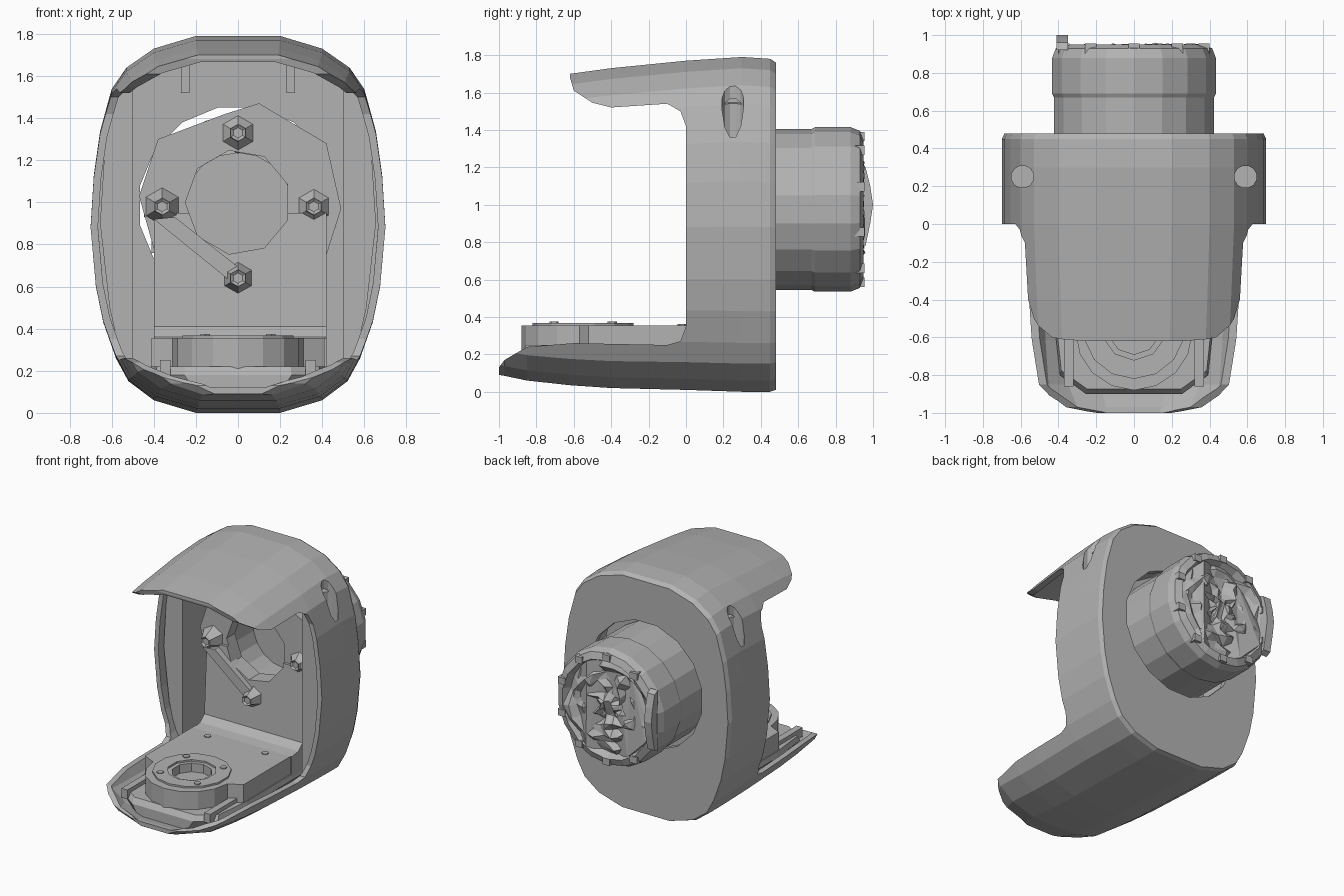
import bpy, bmesh, random
from math import sin, cos, pi

random.seed(4)
cube = bpy.data.objects.get("Cube")
if cube:
    bpy.data.objects.remove(cube, do_unlink=True)

GREY = (0.45, 0.45, 0.45, 1)
grey = bpy.data.materials.new("plain grey")
grey.use_nodes = True
grey.diffuse_color = GREY
grey.node_tree.nodes["Principled BSDF"].inputs["Base Color"].default_value = GREY


def loft(name, rings, triangles=False):
    """Skin a row of equal rings and cap both ends."""
    bm = bmesh.new()
    rows = [[bm.verts.new(p) for p in ring] for ring in rings]
    n = len(rows[0])
    for a, b in zip(rows, rows[1:]):
        for i in range(n):
            j = (i + 1) % n
            bm.faces.new((a[i], a[j], b[j], b[i]))
    bm.faces.new(rows[0][::-1])
    bm.faces.new(rows[-1])
    if triangles:
        bmesh.ops.triangulate(bm, faces=bm.faces[:])
    bmesh.ops.recalc_face_normals(bm, faces=bm.faces[:])
    mesh = bpy.data.meshes.new(name)
    bm.to_mesh(mesh)
    bm.free()
    mesh.materials.append(grey)
    obj = bpy.data.objects.new(name, mesh)
    bpy.context.collection.objects.link(obj)
    return obj


def prism(name, points, axis, low, high):
    """Extrude a flat outline along an axis."""
    place = {"x": lambda a, b, c: (c, a, b),
             "y": lambda a, b, c: (a, c, b),
             "z": lambda a, b, c: (a, b, c)}[axis]
    return loft(name, [[place(a, b, c) for a, b in points] for c in (low, high)])


def circle(cx, cy, r, n=16):
    return [(cx + r * cos(2 * pi * (i + .5) / n), cy + r * sin(2 * pi * (i + .5) / n))
            for i in range(n)]


def lathe_y(name, profile, x, z, n=16):
    """Rings of (radius, y) about an axis running front to back."""
    return loft(name, [[(a, y, b) for a, b in circle(x, z, r, n)] for r, y in profile])


def box(name, x0, x1, y0, y1, z0, z1):
    return prism(name, [(x0, y0), (x1, y0), (x1, y1), (x0, y1)], "z", z0, z1)


def combine(obj, cutter, operation="DIFFERENCE", keep=False):
    mod = obj.modifiers.new("cut", "BOOLEAN")
    mod.object, mod.operation, mod.solver = cutter, operation, "EXACT"
    graph = bpy.context.evaluated_depsgraph_get()
    mesh = bpy.data.meshes.new_from_object(obj.evaluated_get(graph))
    obj.modifiers.clear()
    obj.data = mesh
    if not keep:
        bpy.data.objects.remove(cutter, do_unlink=True)


# Shell: rounded tube, hollowed, then trimmed to a hood, side walls and tray
HALF = [(.2, 0), (.4, .06), (.52, .15), (.58, .26), (.64, .43), (.675, .6), (.7, .88),
        (.685, 1.12), (.655, 1.33), (.6, 1.53), (.53, 1.63), (.4, 1.72), (.2, 1.78)]
OUTLINE = HALF + [(-x, z) for x, z in reversed(HALF)]


def section(y, width, bottom, top, inset=0):
    sx = width - inset / .7
    b, t = bottom + inset, top - inset
    return [(x * sx, y, b + z / 1.78 * (t - b)) for x, z in OUTLINE]


STATIONS = [(-1, .56, .09, 1.66), (-.97, .8, .085, 1.66), (-.85, .92, .06, 1.67),
            (-.62, .95, .035, 1.7), (-.4, .97, .02, 1.73), (0, 1, .01, 1.77),
            (.3, 1, 0, 1.79), (.45, 1, 0, 1.78), (.48, .98, .01, 1.76)]
shell = loft("shell", [section(*s) for s in STATIONS])
hollow_rings = [section(-1.05, *STATIONS[0][1:], .035)]
hollow_rings += [section(*s, .035) for s in STATIONS[1:-2]]
hollow_rings.append(section(.44, 1, 0, 1.78, .035))
combine(shell, loft("hollow", hollow_rings))
SIDE = [(-1.1, -.1), (.6, -.1), (.6, 1.9), (-.62, 1.9), (-.62, 1.68), (-.6, 1.61),
        (-.5, 1.545), (-.4, 1.52), (-.1, 1.54), (-.03, 1.5), (0, 1.42), (0, .35),
        (-.03, .27), (-.1, .25), (-.6, .26), (-.85, .24), (-.97, .17), (-1, .13), (-1.1, .12)]
combine(shell, prism("trim", SIDE, "x", -1, 1), "INTERSECT")
combine(shell, prism("rear_opening", circle(0, .985, .475), "y", .4, .6))

# Side pillars between liner and shell, with a drilled socket on each side
for s, side in ((1, "left"), (-1, "right")):
    pillar = prism(side + "_pillar", [(s * x, z) for x, z in
                   [(.5, .2), (.55, .24), (.61, .5), (.655, .9), (.63, 1.3), (.575, 1.53), (.5, 1.55)]],
                   "y", .05, .45)
    drill = prism("drill", circle(s * .59, .25, .06, 12), "z", 1.32, 1.9)
    combine(pillar, drill, keep=True)
    combine(shell, drill)
    # hood hooks and tray rails
    box(side + "_hood_hook", s * .23, s * .27, .1, .4, 1.52, 1.72)
    box(side + "_tray_rail", s * .32, s * .37, -.86, -.4, .18, .25)

# Tray floor, sloping down to the front lip
FLOOR = [(.4, .44), (.4, -.5), (.37, -.8), (.24, -.9)]
FLOOR += [(-x, y) for x, y in reversed(FLOOR)]
loft("tray_floor", [[(x * .85, y, .1) for x, y in FLOOR],
                    [(x * 1.06, y, .18) for x, y in FLOOR],
                    [(x * 1.04, y * .97, .22) for x, y in FLOOR]])

# Platform with rounded front and a shallow round socket
arc = [(.31 * cos(a), -.57 + .31 * sin(a)) for a in [pi + pi * i / 8 for i in range(9)]]
platform = prism("platform", [(-.41, .2), (-.41, -.52)] + arc + [(.41, -.52), (.41, .2)],
                 "z", .15, .355)
combine(platform, prism("socket", circle(0, -.55, .14, 10), "z", .29, .5))
ring = prism("socket_ring", circle(0, -.55, .27, 14), "z", .34, .368)
combine(ring, prism("ring_hole", circle(0, -.55, .17, 10), "z", .3, .5))
for i, (x, y) in enumerate(circle(0, -.55, .22, 4)):
    prism(f"ring_stud_{i}", circle(x, y, .025, 6), "z", .36, .375)
for x in (-.24, .24):
    prism("floor_screw", circle(x, -.02, .025, 6), "z", .35, .362)

# Back panel curving up from the platform, and the faceted mounting plate
panel = prism("back_panel", [(.04, .2), (.04, .355), (.12, .365), (.17, .41), (.2, .95),
                             (.26, .95), (.26, .2)], "x", -.4, .42)
plate = prism("mounting_plate", [(-.47, 1.03), (-.38, 1.3), (-.06, 1.42), (.1, 1.47), (.42, 1.28),
                                 (.49, .97), (.42, .75), (.05, .6), (-.05, .6), (-.4, .78)],
              "y", .22, .32)
bore = lathe_y("bore", [(.25, .1), (.25, .5)], 0, 1, 9)
combine(panel, bore, keep=True)
combine(plate, bore)
for i, (x, y, z) in enumerate([(0, .16, 1.33), (.36, .16, .98), (0, .1, .64), (-.36, .12, .98)]):
    lathe_y(f"screw_boss_{i}", [(.025, y + .01), (.04, y), (.045, y + .02), (.1, .24)], x, z, 6)
prism("diagonal_web", [(-.4, .92), (-.3, .93), (.03, .67), (-.03, .62)], "y", .15, .26)

# Rear housing: a cup open to the front, stepped outside, with a rim at the back
lathe_y("rear_housing", [(.26, .55), (.26, .31), (.43, .34), (.43, .67), (.44, .69),
                         (.44, .88), (.42, .93), (.37, .95), (.34, .89)], 0, .975, 18)

# Crumpled end cap
cap_rings = []
for r in (.36, .31, .26, .21, .16, .11, .06):
    cap_rings.append([(x * random.uniform(.93, 1.04), random.uniform(.88, .96), z)
                      for x, z in circle(0, .975, r, 20)])
loft("end_cap", cap_rings, triangles=True)
for i, (x, z) in enumerate(circle(0, .975, .39, 10)):
    box(f"rim_lug_{i}", x - .03, x + .03, .9, .955, z - .025, z + .025)

# Clip at the edge of the cap
prism("rear_clip", [(.92, .76), (.96, .78), (.985, .9), (1, 1), (.985, 1.1), (.96, 1.2), (.92, 1.22)],
      "x", -.41, -.35)
